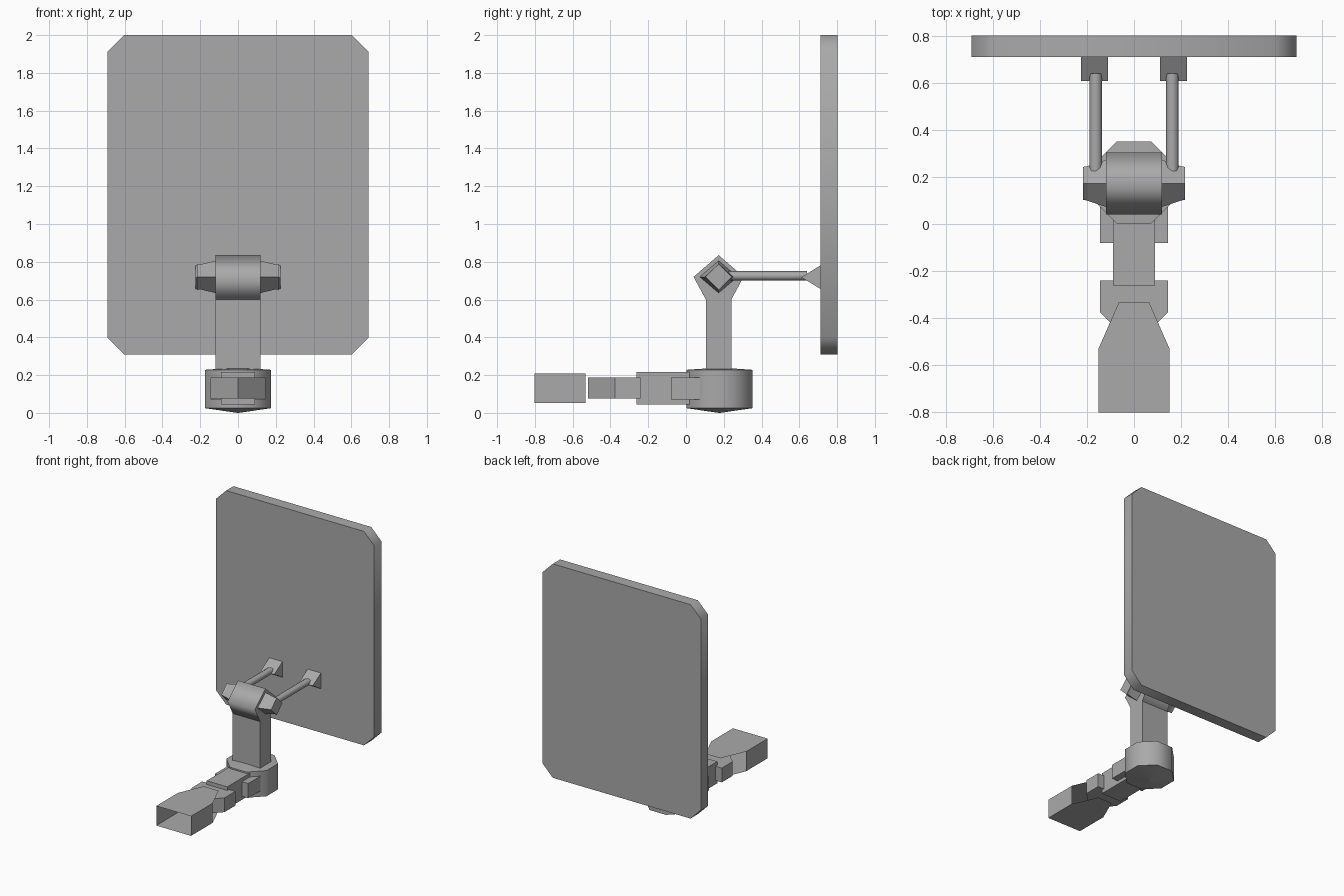
import bpy, bmesh, math
from mathutils import Vector

cube = bpy.data.objects.get("Cube")
if cube:
    bpy.data.objects.remove(cube)

GREY = (0.4, 0.4, 0.4, 1)
mat = bpy.data.materials.new("plain grey")
mat.use_nodes = True
mat.diffuse_color = GREY
mat.node_tree.nodes["Principled BSDF"].inputs["Base Color"].default_value = GREY


def finish(name, bm):
    mesh = bpy.data.meshes.new(name)
    bm.to_mesh(mesh)
    bm.free()
    mesh.materials.append(mat)
    obj = bpy.data.objects.new(name, mesh)
    bpy.context.collection.objects.link(obj)
    return obj


def loft(name, rings, smooth=False):
    """Skin matching rings of points, cap both ends, keep the ring edges sharp."""
    bm = bmesh.new()
    loops = [[bm.verts.new(p) for p in ring] for ring in rings]
    n = len(loops[0])
    for a, b in zip(loops, loops[1:]):
        for i in range(n):
            j = (i + 1) % n
            face = bm.faces.new((a[i], a[j], b[j], b[i]))
            face.smooth = smooth
    bm.faces.new(loops[0])
    bm.faces.new(loops[-1])
    for loop in loops:
        for i in range(n):
            bm.edges.get((loop[i], loop[(i + 1) % n])).smooth = False
    bmesh.ops.recalc_face_normals(bm, faces=bm.faces)
    return finish(name, bm)


def prism(name, profile, axis, lo, hi, smooth=False):
    """Extrude a 2D profile along x, y or z."""
    def place(p, t):
        q = list(p)
        q.insert("xyz".index(axis), t)
        return q
    return loft(name, [[place(p, t) for p in profile] for t in (lo, hi)], smooth)


def box(name, half_x, y0, y1, z0, z1):
    return prism(name, [(y0, z0), (y1, z0), (y1, z1), (y0, z1)], "x", -half_x, half_x)


# Back panel with cut corners
w, z0, z1, c = 0.692, 0.31, 2.0, 0.09
prism("back_panel", [(-w + c, z0), (w - c, z0), (w, z0 + c), (w, z1 - c),
                     (w - c, z1), (-w + c, z1), (-w, z1 - c), (-w, z0 + c)],
      "y", 0.712, 0.803, True)

# Eight-sided base with shallow coned ends
def octagon(radius, z):
    turn = math.pi / 4
    return [(radius * math.cos(turn * (i + 0.5)), 0.177 + radius * math.sin(turn * (i + 0.5)), z)
            for i in range(8)]

R = 0.175 / math.cos(math.pi / 8)
loft("base", [octagon(0.003, 0), octagon(R, 0.025), octagon(R, 0.228), octagon(0.003, 0.24)], True)

# Post and ridged head
box("post", 0.12, 0.105, 0.24, 0.22, 0.6)
prism("post_head", [(0.105, 0.6), (0.04, 0.72), (0.173, 0.835), (0.305, 0.72), (0.24, 0.6)],
      "x", -0.12, 0.12, True)

# Diamond knobs, rods and wedge brackets on both sides
def diamond(x, ry, rz):
    return [(x, 0.173 + ry, 0.72), (x, 0.173, 0.72 + rz), (x, 0.173 - ry, 0.72), (x, 0.173, 0.72 - rz)]

for side, s in (("left", 1), ("right", -1)):
    loft(side + "_knob", [diamond(s * 0.1, 0.105, 0.088), diamond(s * 0.12, 0.1, 0.085),
                          diamond(s * 0.2, 0.073, 0.066), diamond(s * 0.218, 0.07, 0.069)])
    ring = [(s * 0.163 + 0.027 * math.cos(math.pi / 4 * i), 0.725 + 0.025 * math.sin(math.pi / 4 * i))
            for i in range(8)]
    prism(side + "_rod", ring, "y", 0.22, 0.64, True)
    prism(side + "_bracket", [(0.61, 0.718), (0.714, 0.782), (0.714, 0.655)],
          "x", s * 0.11, s * 0.226)

# Jointed links in front of the base
box("rear_joint", 0.145, -0.08, 0.08, 0.072, 0.188)
box("link", 0.09, -0.262, 0.02, 0.045, 0.217)
prism("front_joint", [(-0.145, -0.24), (0.145, -0.24), (0.145, -0.375), (0, -0.52), (-0.145, -0.375)],
      "z", 0.075, 0.188)

# Open end sleeve: tapering top and bottom sheets joined by short side walls
bm = bmesh.new()
outline = [(-0.152, -0.803), (0.152, -0.803), (0.152, -0.533), (0.065, -0.335),
           (-0.065, -0.335), (-0.152, -0.533)]
low, high = [[bm.verts.new((x, y, z)) for x, y in outline] for z in (0.053, 0.208)]
bm.faces.new(low[::-1])
bm.faces.new(high)
bm.faces.new((low[1], low[2], high[2], high[1]))
bm.faces.new((low[5], low[0], high[0], high[5]))
finish("end_sleeve", bm)
